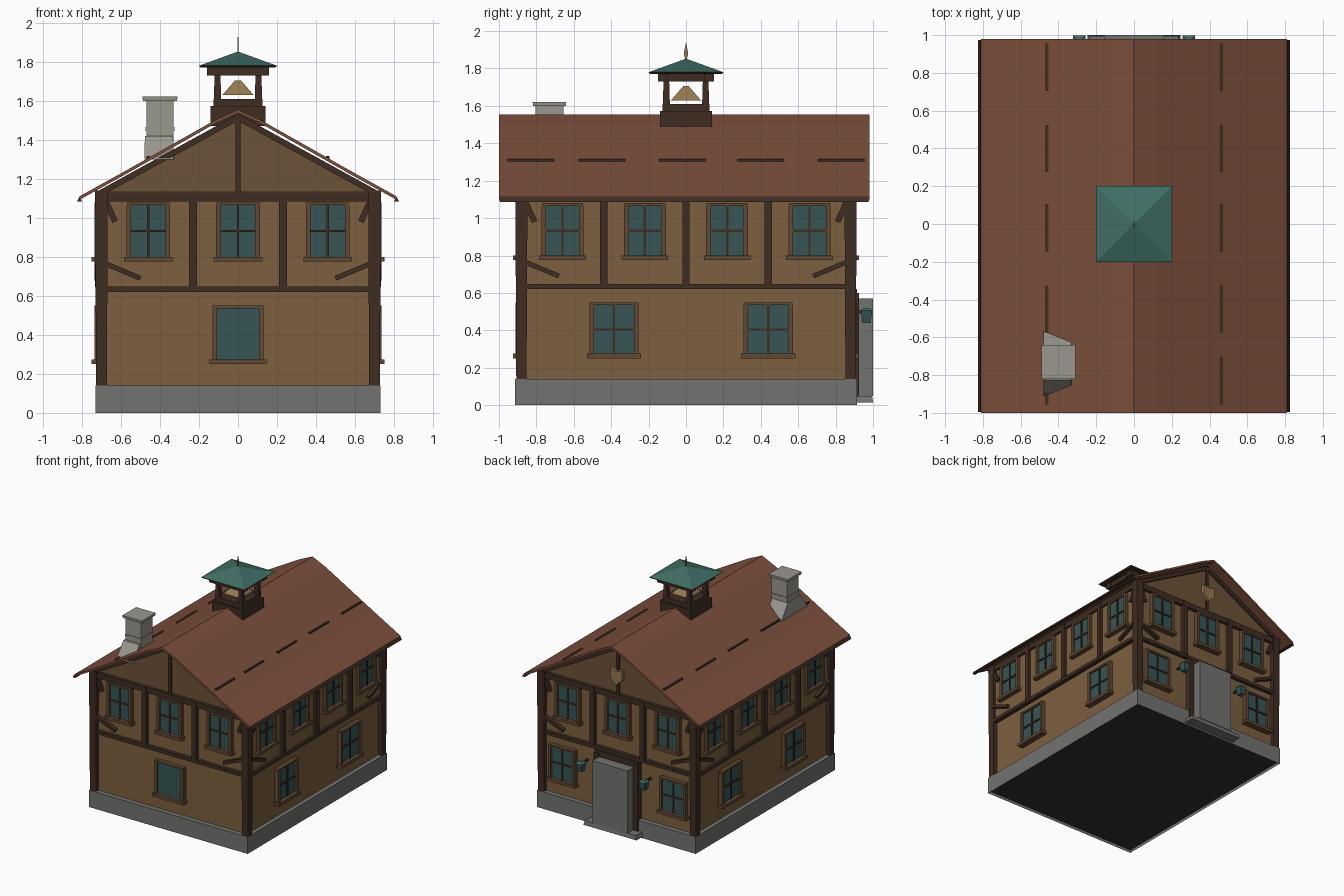
import bpy, bmesh
from math import pi, hypot
from mathutils import Matrix, Vector

if "Cube" in bpy.data.objects:
    bpy.data.objects.remove(bpy.data.objects["Cube"])


def material(name, r, g, b):
    m = bpy.data.materials.new(name)
    m.diffuse_color = (r, g, b, 1)
    m.use_nodes = True
    m.node_tree.nodes["Principled BSDF"].inputs["Base Color"].default_value = m.diffuse_color
    return m


WALL = material("plaster", 0.20, 0.115, 0.05)
GABLE = material("gable_boards", 0.15, 0.085, 0.04)
TIMBER = material("timber", 0.05, 0.026, 0.016)
TRIM = material("trim", 0.12, 0.065, 0.033)
GLASS = material("glass", 0.038, 0.09, 0.09)
TILE = material("roof_tile", 0.20, 0.078, 0.045)
COPPER = material("copper", 0.05, 0.155, 0.13)
STONE = material("stone", 0.17, 0.17, 0.16)
PALE = material("pale_stone", 0.32, 0.31, 0.27)
BRASS = material("brass", 0.30, 0.19, 0.08)
DARK = material("dark", 0.03, 0.03, 0.03)


def finish(name, bm, *mats):
    bmesh.ops.recalc_face_normals(bm, faces=bm.faces)
    me = bpy.data.meshes.new(name)
    bm.to_mesh(me)
    bm.free()
    for m in mats:
        me.materials.append(m)
    ob = bpy.data.objects.new(name, me)
    bpy.context.collection.objects.link(ob)
    return ob


def prism(bm, outline, d0, d1, M=Matrix()):
    """Extrude an (x, z) outline from y = -d0 to y = -d1."""
    a = [bm.verts.new(M @ Vector((x, -d0, z))) for x, z in outline]
    b = [bm.verts.new(M @ Vector((x, -d1, z))) for x, z in outline]
    bm.faces.new(a)
    bm.faces.new(b[::-1])
    for i in range(len(a)):
        j = (i + 1) % len(a)
        bm.faces.new((a[i], a[j], b[j], b[i]))


def rect(x0, x1, z0, z1):
    return [(x0, z0), (x1, z0), (x1, z1), (x0, z1)]


def beam(bm, M, p, q, w, d0, d1):
    dx, dz = q[0] - p[0], q[1] - p[1]
    k = w / 2 / hypot(dx, dz)
    nx, nz = -dz * k, dx * k
    prism(bm, [(p[0] + nx, p[1] + nz), (p[0] - nx, p[1] - nz),
               (q[0] - nx, q[1] - nz), (q[0] + nx, q[1] + nz)], d0, d1, M)


def frustum(bm, x, y, base, z0, top, z1):
    lo, hi = [[bm.verts.new((x + sx * s[0] / 2, y + sy * s[1] / 2, z))
               for sx, sy in ((-1, -1), (1, -1), (1, 1), (-1, 1))]
              for s, z in ((base, z0), (top, z1))]
    bm.faces.new(lo)
    bm.faces.new(hi)
    for i in range(4):
        j = (i + 1) % 4
        bm.faces.new((lo[i], lo[j], hi[j], hi[i]))


def block(name, x, y, base, z0, top, z1, mat):
    bm = bmesh.new()
    frustum(bm, x, y, base, z0, top, z1)
    return finish(name, bm, mat)


# foundation with recessed dark underside
bm = bmesh.new()
frustum(bm, 0, 0, (1.46, 1.83), 0, (1.46, 1.83), 0.14)
under = min(bm.faces, key=lambda f: f.calc_center_median().z)
bmesh.ops.inset_region(bm, faces=[under], thickness=0.06)
bmesh.ops.translate(bm, verts=under.verts, vec=(0, 0, 0.025))
under.material_index = 1
foundation = finish("foundation", bm, STONE, DARK)

# walls with gables, slight overhang at the upper floor
half = [(0.695, 0.14), (0.695, 0.62), (0.71, 0.645), (0.71, 1.135)]
bm = bmesh.new()
prism(bm, half + [(0, 1.53)] + [(-x, z) for x, z in half[::-1]], -0.875, 0.875)
walls = finish("walls", bm, WALL)

# doorway opening
cutter = block("doorway_cutter", 0, 0.65, (0.32, 0.7), 0.05, (0.32, 0.7), 0.57, TIMBER)
cutter.hide_render = True
cutter.display_type = 'WIRE'
for ob in (foundation, walls):
    mod = ob.modifiers.new("doorway", 'BOOLEAN')
    mod.object = cutter
    mod.operation = 'DIFFERENCE'
    mod.solver = 'EXACT'
block("door_step", 0, 0.95, (0.49, 0.1), 0.015, (0.47, 0.09), 0.05, STONE)

# local frames: x runs along the wall, -y points outward
SIDES = {"front": (0, 0.875), "back": (pi, 0.875), "right": (pi / 2, 0.70), "left": (-pi / 2, 0.70)}
FRAME = {k: Matrix.Rotation(a, 4, 'Z') @ Matrix.Translation((0, -d, 0)) for k, (a, d) in SIDES.items()}


def window(name, M, u, z0, w, h, bars=True):
    bm = bmesh.new()
    prism(bm, rect(u - w / 2, u + w / 2, z0, z0 + h), -0.01, 0.02, M)
    finish(name + "_glass", bm, GLASS)
    bm = bmesh.new()
    for s in (-1, 1):
        e = u + s * w / 2
        prism(bm, rect(e - 0.012, e + 0.012, z0, z0 + h), 0, 0.036, M)
    prism(bm, rect(u - w / 2 - 0.01, u + w / 2 + 0.01, z0 + h, z0 + h + 0.015), 0, 0.036, M)
    prism(bm, rect(u - w / 2 - 0.025, u + w / 2 + 0.025, z0 - 0.025, z0), 0, 0.05, M)
    finish(name + "_frame", bm, TRIM)
    if bars:
        bm = bmesh.new()
        prism(bm, rect(u - 0.006, u + 0.006, z0, z0 + h), 0.015, 0.028, M)
        prism(bm, rect(u - w / 2, u + w / 2, z0 + h * 0.5 - 0.006, z0 + h * 0.5 + 0.006), 0.015, 0.028, M)
        finish(name + "_bars", bm, TIMBER)


LOWER = {"front": [0], "back": [-0.51, 0.51], "right": [-0.385, 0.44], "left": [-0.44, 0.385]}
for side, M in FRAME.items():
    end = side in ("front", "back")
    upper = [-0.46, 0, 0.46] if end else [-0.66, -0.22, 0.22, 0.66]
    posts = [-0.23, 0.23] if end else [-0.44, 0, 0.44]
    W = 0.70 if end else 0.88
    for i, u in enumerate(upper):
        window(f"{side}_upper_window_{i + 1}", M, u, 0.80, 0.2, 0.265)
    for i, u in enumerate(LOWER[side]):
        window(f"{side}_lower_window_{i + 1}", M, u, 0.275, 0.22 if side == "back" else 0.24, 0.26, side != "front")
    # timber framing of this wall
    bm = bmesh.new()
    prism(bm, rect(-W, W, 0.62, 0.648), -0.01, 0.03, M)
    prism(bm, rect(-W, W, 1.085, 1.13), -0.01, 0.028, M)
    for u in posts:
        prism(bm, rect(u - 0.02, u + 0.02, 0.645, 1.13), 0, 0.034, M)
    for s in (-1, 1):
        beam(bm, M, (s * (W - 0.02), 0.765), (s * (W - 0.2), 0.69), 0.025, 0, 0.035)
        beam(bm, M, (s * (W - 0.07), 0.98), (s * (W - 0.02), 1.09), 0.03, 0, 0.025)
    if end:
        prism(bm, rect(-0.012, 0.012, 1.13, 1.51), 0, 0.025, M)
        for s in (-1, 1):
            beam(bm, M, (s * 0.71, 1.125), (0, 1.515), 0.03, 0, 0.03)
    finish(side + "_timber_frame", bm, TIMBER)
    if end:
        bm = bmesh.new()
        prism(bm, [(-0.69, 1.135), (0.69, 1.135), (0, 1.515)], -0.01, 0.012, M)
        finish(side + "_gable_boards", bm, GABLE)

# corner posts
bm = bmesh.new()
for sx in (-1, 1):
    for sy in (-1, 1):
        frustum(bm, sx * 0.7, sy * 0.88, (0.055, 0.055), 0.14, (0.065, 0.065), 1.14)
finish("corner_posts", bm, TIMBER)

# door surround with cut upper corners
M = FRAME["back"]
bm = bmesh.new()
prism(bm, rect(-0.2, 0.2, 0.57, 0.62), -0.02, 0.04, M)
for s in (-1, 1):
    prism(bm, rect(s * 0.18 - 0.022, s * 0.18 + 0.022, 0.05, 0.6), -0.02, 0.05, M)
    prism(bm, [(s * 0.16, 0.49), (s * 0.16, 0.57), (s * 0.08, 0.57)], -0.02, 0.02, M)
finish("door_surround", bm, TIMBER)

# wall lanterns
for s, n in ((-1, "left"), (1, "right")):
    block(n + "_lantern", s * 0.29, 0.965, (0.04, 0.045), 0.44, (0.055, 0.06), 0.505, GLASS)
    block(n + "_lantern_cap", s * 0.29, 0.965, (0.065, 0.065), 0.505, (0.03, 0.03), 0.52, COPPER)
    block(n + "_lantern_bracket", s * 0.29, 0.91, (0.015, 0.09), 0.49, (0.015, 0.09), 0.505, TIMBER)

# plain shield on the back gable
bm = bmesh.new()
prism(bm, [(-0.055, 1.34), (-0.055, 1.26), (0, 1.21), (0.055, 1.26), (0.055, 1.34), (0, 1.325)], 0.02, 0.045, M)
finish("gable_shield", bm, BRASS)

# roof shell
slope = [(0.81, 1.112), (0.57, 1.245), (0.12, 1.50)]
line = slope + [(0, 1.555)] + [(-x, z) for x, z in slope[::-1]]
bm = bmesh.new()
prism(bm, line + [(x, z - 0.018) for x, z in line[::-1]], 1.0, -0.98)
finish("roof", bm, TILE)

# eave boards and raised roof rails
bm = bmesh.new()
for s in (-1, 1):
    prism(bm, [(s * 0.80, 1.085), (s * 0.825, 1.085), (s * 0.812, 1.11)], 0.995, -0.975)
finish("eave_boards", bm, TIMBER)
bm = bmesh.new()
for s in (-1, 1):
    for y in (-0.83, -0.45, -0.02, 0.40, 0.83):
        prism(bm, rect(s * 0.46 - 0.008, s * 0.46 + 0.008, 1.295, 1.316), -y - 0.125, -y + 0.125)
finish("roof_rails", bm, TIMBER)

# chimney
block("chimney_flashing", -0.405, -0.74, (0.15, 0.34), 1.30, (0.145, 0.17), 1.42, PALE)
block("chimney_stack", -0.40, -0.73, (0.14, 0.15), 1.30, (0.14, 0.15), 1.605, PALE)
block("chimney_band", -0.40, -0.73, (0.15, 0.16), 1.445, (0.15, 0.16), 1.465, PALE)
block("chimney_cap", -0.40, -0.73, (0.175, 0.175), 1.60, (0.18, 0.18), 1.622, PALE)

# bell turret
block("turret_base", 0, 0, (0.28, 0.28), 1.47, (0.28, 0.28), 1.573, TIMBER)
block("turret_deck", 0, 0, (0.25, 0.25), 1.573, (0.25, 0.25), 1.61, TIMBER)
bm = bmesh.new()
for sx in (-1, 1):
    for sy in (-1, 1):
        frustum(bm, sx * 0.105, sy * 0.105, (0.038, 0.038), 1.605, (0.03, 0.03), 1.735)
finish("turret_posts", bm, TIMBER)
bm = bmesh.new()
for s in (-1, 1):
    frustum(bm, 0, s * 0.125, (0.32, 0.05), 1.73, (0.32, 0.05), 1.772)
    frustum(bm, s * 0.125, 0, (0.05, 0.2), 1.73, (0.05, 0.2), 1.772)
finish("turret_beams", bm, TIMBER)
block("bell", 0, 0, (0.16, 0.16), 1.63, (0.03, 0.03), 1.705, BRASS)
block("turret_eave", 0, 0, (0.38, 0.38), 1.77, (0.4, 0.4), 1.78, TIMBER)
block("turret_roof", 0, 0, (0.4, 0.4), 1.78, (0.015, 0.015), 1.85, COPPER)
block("finial_stem", 0, 0, (0.006, 0.006), 1.845, (0.006, 0.024), 1.88, BRASS)
block("finial_tip", 0, 0, (0.006, 0.024), 1.88, (0.002, 0.002), 1.935, BRASS)
